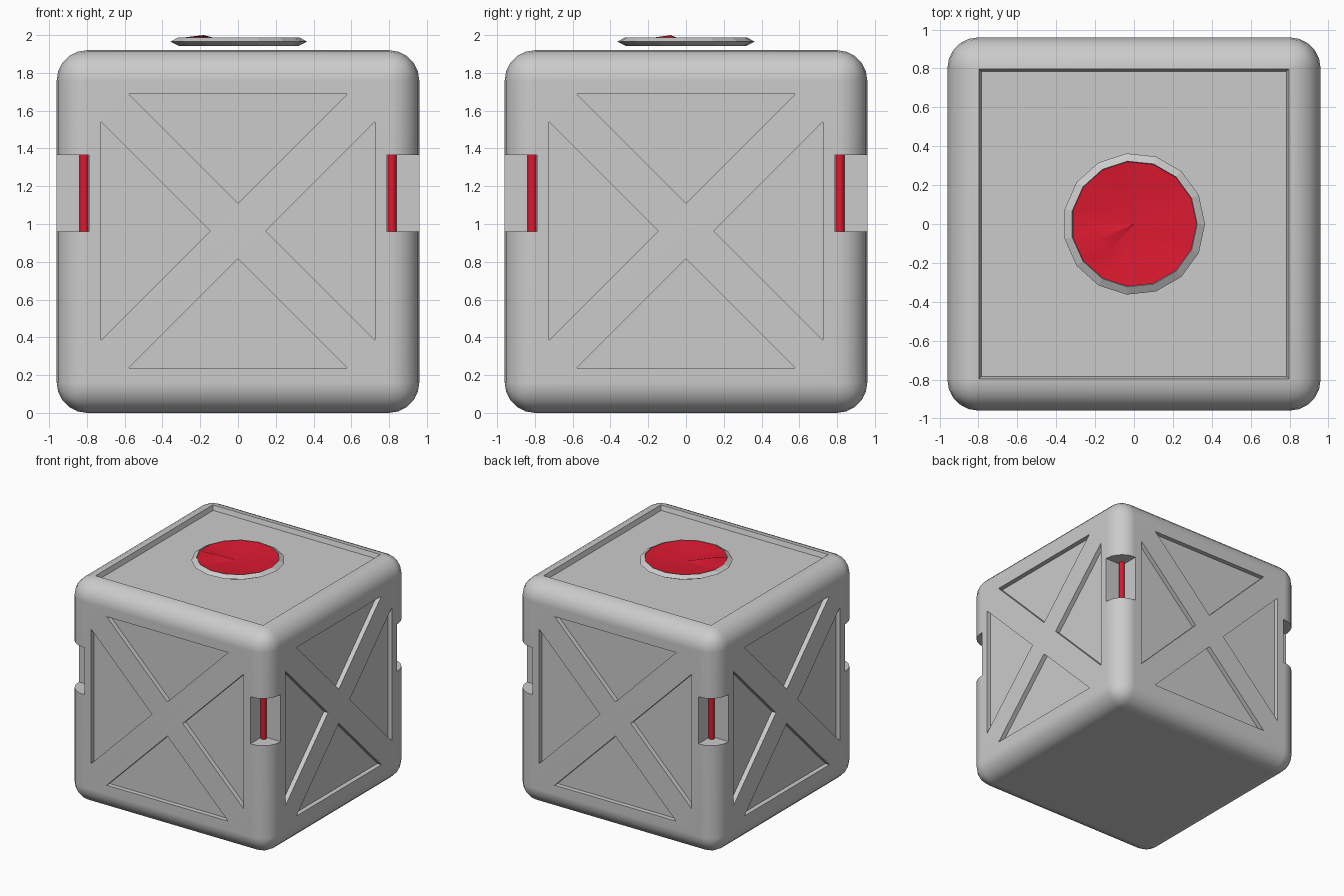
import bpy, bmesh
from math import cos, sin, pi, radians
from mathutils import Matrix, Vector

if "Cube" in bpy.data.objects:
    bpy.data.objects.remove(bpy.data.objects["Cube"])

H = 0.96          # half width of the crate
DEPTH = 0.04      # depth of the recessed panels

red = bpy.data.materials.new("red")
red.diffuse_color = (0.72, 0.01, 0.03, 1)
red.use_nodes = True
red.node_tree.nodes["Principled BSDF"].inputs["Base Color"].default_value = red.diffuse_color


def finish(name, bm, mat=None):
    bmesh.ops.recalc_face_normals(bm, faces=bm.faces)
    me = bpy.data.meshes.new(name)
    bm.to_mesh(me)
    bm.free()
    ob = bpy.data.objects.new(name, me)
    bpy.context.collection.objects.link(ob)
    if mat:
        me.materials.append(mat)
    return ob


def activate(ob):
    bpy.ops.object.select_all(action='DESELECT')
    ob.select_set(True)
    bpy.context.view_layer.objects.active = ob


def loft(bm, a, b, m=Matrix()):
    """Closed solid between two matching outlines."""
    va = [bm.verts.new(m @ Vector(p)) for p in a]
    vb = [bm.verts.new(m @ Vector(p)) for p in b]
    n = len(va)
    bm.faces.new(va)
    bm.faces.new(vb[::-1])
    for i in range(n):
        j = (i + 1) % n
        bm.faces.new((va[i], vb[i], vb[j], va[j]))


def square(s, z):
    return [(-s, -s, z), (s, -s, z), (s, s, z), (-s, s, z)]


# Rounded crate body
bm = bmesh.new()
loft(bm, square(H, 0), square(H, 1.92))
body = finish("crate_body", bm)
bev = body.modifiers.new("round", 'BEVEL')
bev.width, bev.segments = 0.16, 5

# Cutter: four triangles per side, corner notches, top tray
bm = bmesh.new()
tri = [(-0.578, 0.725), (0.578, 0.725), (0, 0.147)]
for side in range(4):
    turn = Matrix.Rotation(side * pi / 2, 4, 'Z')
    for k in range(4):
        c, s = round(cos(k * pi / 2)), round(sin(k * pi / 2))
        pts = [(u * c - v * s, u * s + v * c + 0.963) for u, v in tri]
        loft(bm, [(u, -1.1, z) for u, z in pts],
             [(u, -H + DEPTH, z) for u, z in pts], turn)
    foot = [(0.79, -0.79), (1.1, -0.79), (1.1, -1.1), (0.79, -1.1)]
    loft(bm, [(x, y, 0.96) for x, y in foot],
         [(x, y, 1.365) for x, y in foot], turn)
loft(bm, square(0.785, 1.92 - DEPTH), square(0.80, 1.93))
cutter = finish("panel_cutter", bm)
cutter.hide_render = True

cut = body.modifiers.new("cut", 'BOOLEAN')
cut.object, cut.operation, cut.solver = cutter, 'DIFFERENCE', 'EXACT'
activate(body)
for m in ("round", "cut"):
    bpy.ops.object.modifier_apply(modifier=m)
bpy.data.objects.remove(cutter)
bpy.ops.object.shade_smooth_by_angle(angle=radians(30))
body.modifiers.new("flat_sides", 'WEIGHTED_NORMAL').keep_sharp = True

# Red light rods in the corner notches
for i, (sx, sy) in enumerate([(-1, -1), (1, -1), (1, 1), (-1, 1)]):
    bm = bmesh.new()
    bmesh.ops.create_cone(bm, cap_ends=True, segments=16, radius1=0.024,
                          radius2=0.024, depth=0.42,
                          matrix=Matrix.Translation((sx * 0.815, sy * 0.815, 1.1625)))
    rod = finish(f"corner_rod_{i + 1}", bm, red)
    activate(rod)
    bpy.ops.object.shade_smooth_by_angle(angle=radians(40))

# Floating 15-sided grey ring with a thin base
N = 15


def circle(bm, r, z, shift=0.0):
    return [bm.verts.new((r * cos(2 * pi * (i + shift) / N),
                          r * sin(2 * pi * (i + shift) / N), z)) for i in range(N)]


def bridge(bm, a, b):
    for i in range(N):
        j = (i + 1) % N
        bm.faces.new((a[i], a[j], b[j], b[i]))


bm = bmesh.new()
rings = [circle(bm, r, z) for r, z in
         [(0.32, 1.942), (0.365, 1.965), (0.325, 1.988), (0.315, 1.95)]]
for a, b in zip(rings, rings[1:]):
    bridge(bm, a, b)
bm.faces.new(rings[0])
bm.faces.new(rings[-1])
finish("button_ring", bm)

# Red dished button with twisted radial folds
bm = bmesh.new()
outer = circle(bm, 0.322, 1.984)
mid = circle(bm, 0.2, 1.972, 0.5)
for i, v in enumerate(mid):
    v.co.z += 0.005 * (-1) ** i
mid[8].co.z = 2.0
centre = bm.verts.new((0, 0.0, 1.954))
for i in range(N):
    j = (i + 1) % N
    bm.faces.new((outer[i], outer[j], mid[i]))
    bm.faces.new((mid[i], outer[j], mid[j]))
    bm.faces.new((mid[i], mid[j], centre))
button = finish("button_dish", bm, red)
for p in button.data.polygons:
    if p.normal.z < 0:
        p.flip()
activate(button)
bpy.ops.object.shade_smooth_by_angle(angle=radians(30))
